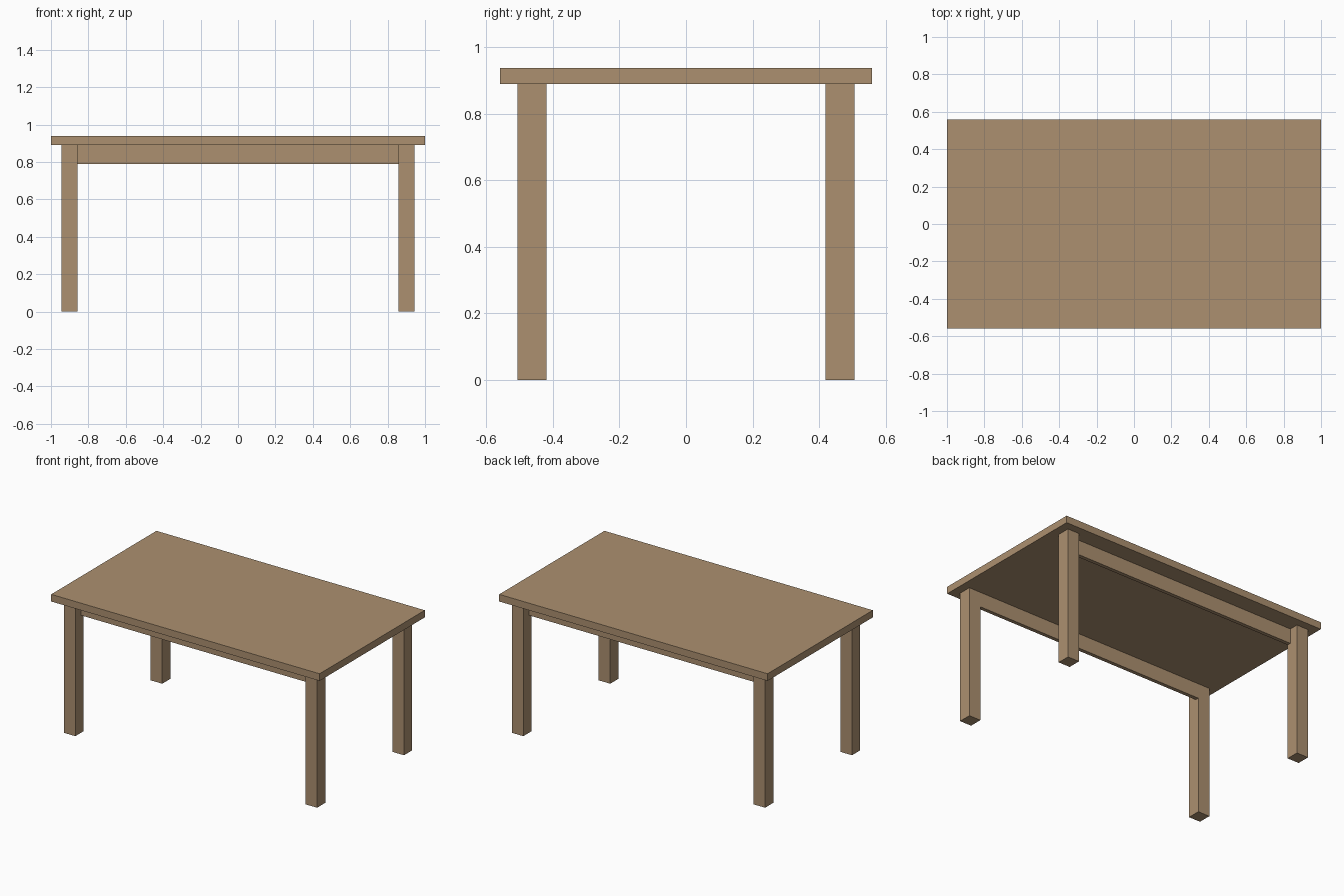
import bpy
import bmesh
from mathutils import Vector

cube = bpy.data.objects.get("Cube")
if cube:
    bpy.data.objects.remove(cube, do_unlink=True)

# One plain wood colour
wood = bpy.data.materials.new("light_brown_wood")
wood.use_nodes = True
colour = (0.413, 0.279, 0.162, 1.0)
wood.diffuse_color = colour
wood.node_tree.nodes["Principled BSDF"].inputs["Base Color"].default_value = colour


def box(name, low, high):
    """Flat-shaded box between two opposite corners."""
    low, high = Vector(low), Vector(high)
    bm = bmesh.new()
    bmesh.ops.create_cube(bm, size=1)
    bmesh.ops.scale(bm, vec=high - low, verts=bm.verts)
    mesh = bpy.data.meshes.new(name)
    bm.to_mesh(mesh)
    bm.free()
    mesh.materials.append(wood)
    obj = bpy.data.objects.new(name, mesh)
    obj.location = (low + high) / 2
    bpy.context.collection.objects.link(obj)
    return obj


TOP_Z, UNDER_Z, APRON_Z = 0.938, 0.89, 0.79
LEG_IN_X, LEG_OUT_X = 0.858, 0.944
LEG_IN_Y, LEG_OUT_Y = 0.419, 0.506
APRON_THICK = 0.025

# Table top
box("table_top", (-1, -0.56, UNDER_Z), (1, 0.56, TOP_Z))

for sy, end in ((-1, "front"), (1, "back")):
    # Square legs at the corners
    for sx, side in ((-1, "right"), (1, "left")):
        xs = sorted((sx * LEG_IN_X, sx * LEG_OUT_X))
        ys = sorted((sy * LEG_IN_Y, sy * LEG_OUT_Y))
        box(f"{end}_{side}_leg", (xs[0], ys[0], 0), (xs[1], ys[1], UNDER_Z))

    # Long apron rail, flush with the inner faces of the legs
    ys = sorted((sy * LEG_IN_Y, sy * (LEG_IN_Y + APRON_THICK)))
    box(f"{end}_apron", (-LEG_IN_X, ys[0], APRON_Z), (LEG_IN_X, ys[1], UNDER_Z))
